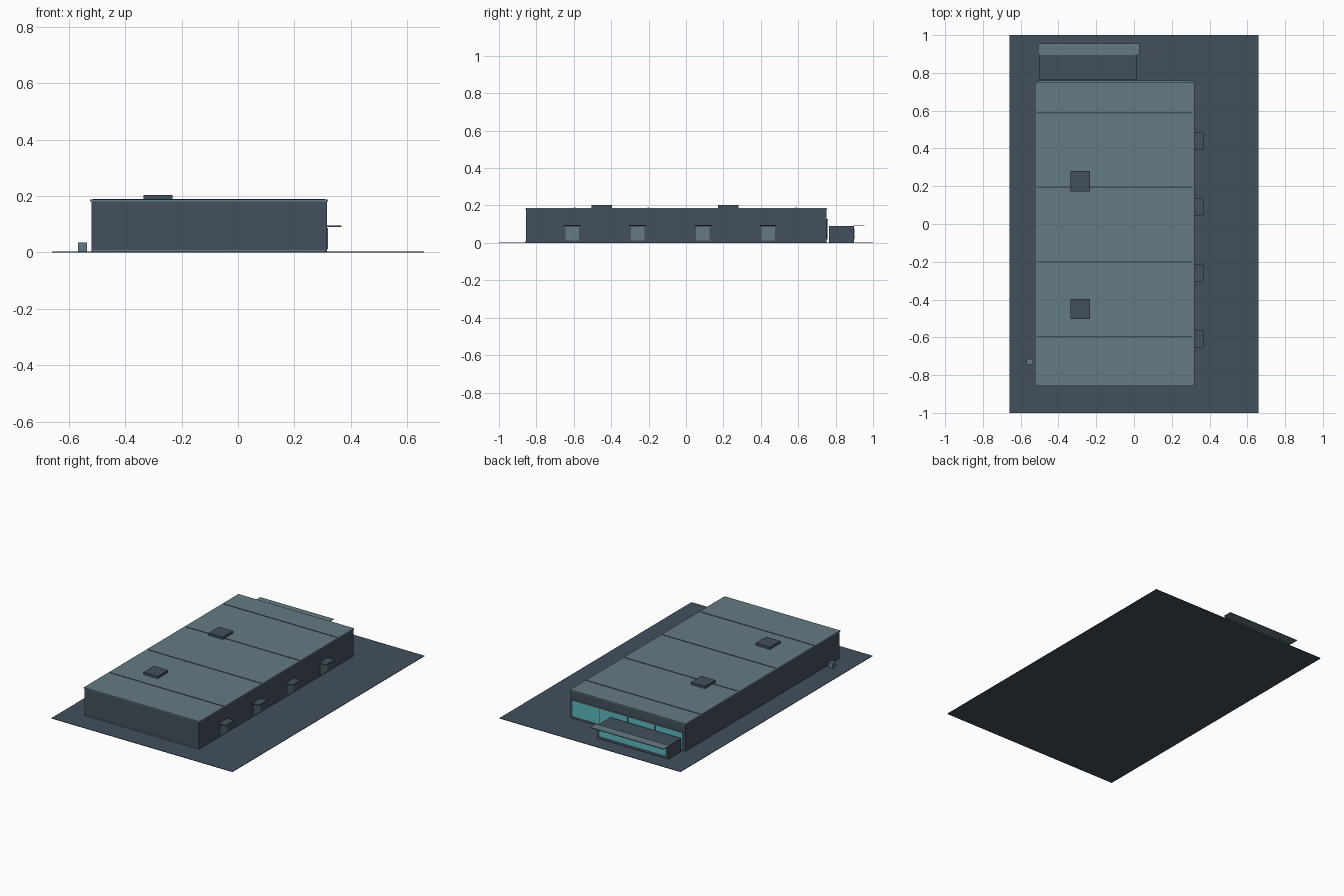
import bpy
import bmesh
from mathutils import Vector

cube = bpy.data.objects.get("Cube")
if cube:
    bpy.data.objects.remove(cube, do_unlink=True)


def material(name, rgb):
    m = bpy.data.materials.new(name)
    m.use_nodes = True
    color = (*rgb, 1)
    m.diffuse_color = color
    m.node_tree.nodes["Principled BSDF"].inputs["Base Color"].default_value = color
    return m


SLATE = material("dark slate", (0.056, 0.079, 0.108))
STEEL = material("grey steel", (0.130, 0.197, 0.227))
GLASS = material("teal glass", (0.105, 0.49, 0.53))


def box(name, x, y, z, mat):
    """Axis-aligned box from (low, high) ranges."""
    low, high = Vector((x[0], y[0], z[0])), Vector((x[1], y[1], z[1]))
    bm = bmesh.new()
    bmesh.ops.create_cube(bm, size=1)
    bmesh.ops.scale(bm, vec=high - low, verts=bm.verts)
    bmesh.ops.translate(bm, vec=(low + high) / 2, verts=bm.verts)
    mesh = bpy.data.meshes.new(name)
    bm.to_mesh(mesh)
    bm.free()
    mesh.materials.append(mat)
    obj = bpy.data.objects.new(name, mesh)
    bpy.context.collection.objects.link(obj)
    return obj


LEFT, RIGHT = -0.52, 0.315
FRONT, BACK = -0.855, 0.75
GROUND, ROOF = 0.003, 0.187

# Ground slab, hall and roof
box("ground_slab", (-0.66, 0.66), (-1, 1), (0, GROUND), SLATE)
box("hall_walls", (LEFT, RIGHT), (FRONT, BACK), (GROUND, 0.18), SLATE)
box("roof", (LEFT - 0.004, RIGHT + 0.004), (FRONT - 0.003, BACK + 0.003), (0.18, ROOF), STEEL)
box("front_plinth", (LEFT + 0.004, RIGHT - 0.004), (FRONT - 0.002, FRONT), (GROUND, 0.009), STEEL)

# Roof seams and hatches
for i in range(4):
    y = -0.596 + i * 0.395
    box(f"roof_seam_{i + 1}", (LEFT + 0.006, RIGHT - 0.006), (y - 0.004, y + 0.004), (ROOF, ROOF + 0.002), SLATE)
for i, y in enumerate((-0.45, 0.226)):
    box(f"roof_hatch_{i + 1}", (-0.335, -0.232), (y - 0.054, y + 0.054), (ROOF, 0.203), SLATE)

# Side doors with canopies
for i in range(4):
    y = -0.608 + i * 0.349
    box(f"side_door_{i + 1}", (RIGHT, RIGHT + 0.004), (y - 0.036, y + 0.036), (0.012, 0.086), STEEL)
    box(f"door_canopy_{i + 1}", (RIGHT, 0.367), (y - 0.045, y + 0.045), (0.091, 0.096), SLATE)

# Back glazing, split by mullions, under a header strip
box("back_glazing", (-0.503, 0.3), (BACK, BACK + 0.003), (0.018, 0.122), GLASS)
for i in range(3):
    x = -0.302 + i * 0.201
    box(f"mullion_{i + 1}", (x - 0.002, x + 0.002), (BACK, BACK + 0.006), (0.018, 0.122), SLATE)
box("glazing_header", (-0.51, 0.307), (BACK, BACK + 0.009), (0.122, 0.127), STEEL)

# Back annex with window strip and canopy
box("annex", (-0.5, 0.016), (0.764, 0.897), (GROUND, 0.09), SLATE)
box("annex_window", (-0.485, 0.001), (0.897, 0.9), (0.022, 0.078), GLASS)
box("annex_canopy", (-0.507, 0.028), (0.896, 0.955), (0.089, 0.094), STEEL)

# Small utility cabinet
box("utility_cabinet", (-0.568, -0.536), (-0.744, -0.714), (GROUND, 0.035), STEEL)
